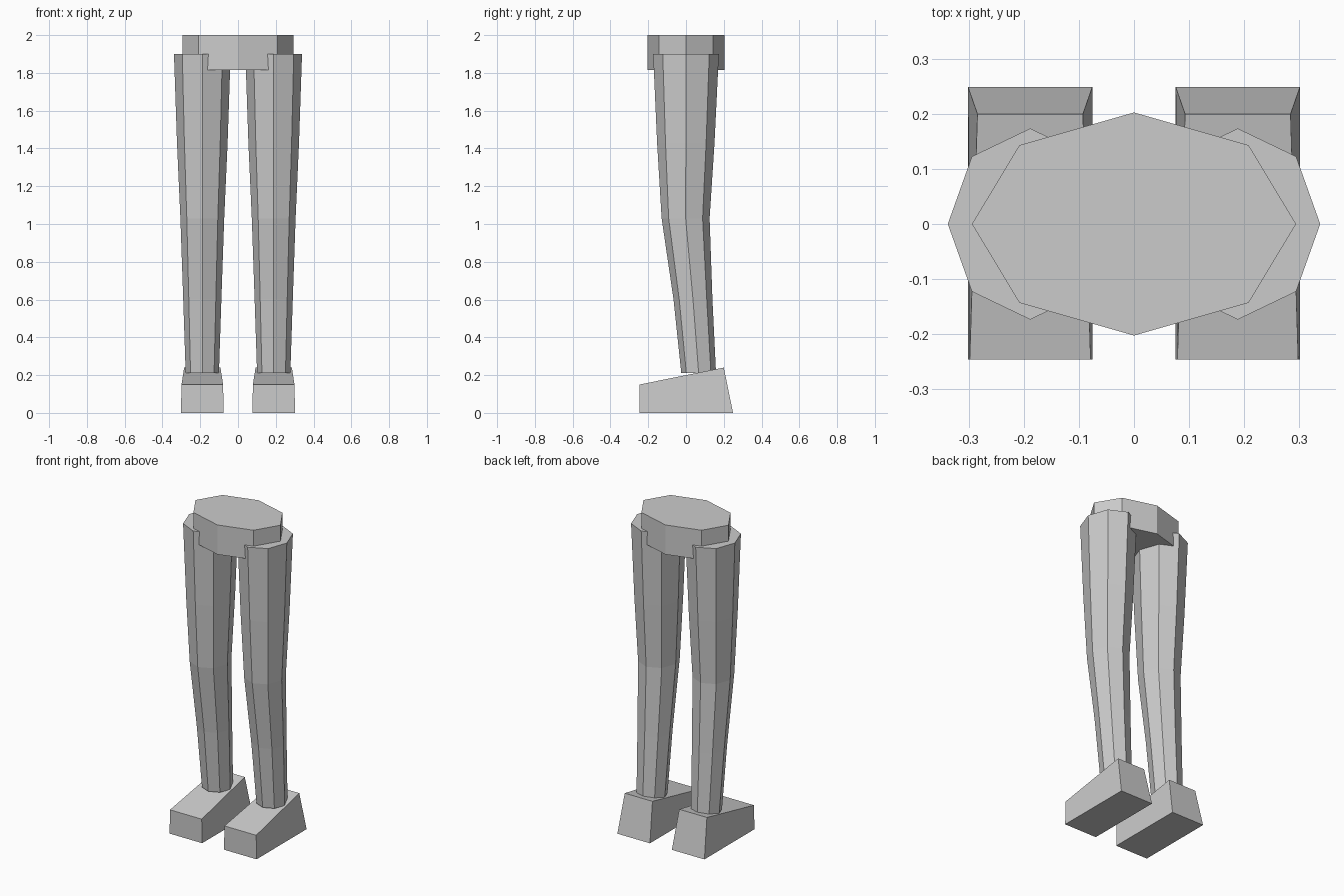
import bpy
from math import cos, sin, pi

cube = bpy.data.objects.get("Cube")
if cube:
    bpy.data.objects.remove(cube, do_unlink=True)

# Single plain grey material
GREY = (0.6, 0.6, 0.6, 1.0)
grey = bpy.data.materials.new("light_grey")
grey.use_nodes = True
grey.diffuse_color = GREY
grey.node_tree.nodes["Principled BSDF"].inputs["Base Color"].default_value = GREY


def loft(name, rings):
    """Closed solid through rings of equal point counts, listed bottom to top."""
    n = len(rings[0])
    verts = [p for ring in rings for p in ring]
    faces = [list(reversed(range(n))), list(range(len(verts) - n, len(verts)))]
    for r in range(len(rings) - 1):
        for i in range(n):
            j = (i + 1) % n
            faces.append((r * n + i, r * n + j, (r + 1) * n + j, (r + 1) * n + i))
    mesh = bpy.data.meshes.new(name)
    mesh.from_pydata(verts, [], faces)
    mesh.materials.append(grey)
    obj = bpy.data.objects.new(name, mesh)
    bpy.context.collection.objects.link(obj)
    return obj


def octagon(cx, cy, rx, ry, z):
    return [(cx + rx * cos(k * pi / 4), cy + ry * sin(k * pi / 4), z) for k in range(8)]


def rectangle(cx, half_front, half_back, y0, y1, z0, z1):
    return [(cx - half_front, y0, z0), (cx + half_front, y0, z0),
            (cx + half_back, y1, z1), (cx - half_back, y1, z1)]


# Hip block: stretched octagonal prism
loft("hips", [octagon(0, 0, 0.295, 0.203, z) for z in (1.815, 2.0)])

# Leg sections from ankle to thigh: centre y, radius x, radius y, height
SECTIONS = [(0.067, 0.088, 0.092, 0.21), (0.037, 0.101, 0.103, 0.6),
            (-0.002, 0.116, 0.127, 1.03), (-0.001, 0.134, 0.152, 1.43),
            (0.0, 0.15, 0.174, 1.9)]

for side, label in ((1, "left"), (-1, "right")):
    x = side * 0.189
    loft(label + "_leg", [octagon(x, cy, rx, ry, z) for cy, rx, ry, z in SECTIONS])
    # Wedge foot, rising toward the heel
    loft(label + "_foot", [rectangle(x, 0.113, 0.113, -0.247, 0.249, 0, 0),
                           rectangle(x, 0.11, 0.096, -0.247, 0.2, 0.15, 0.24)])
